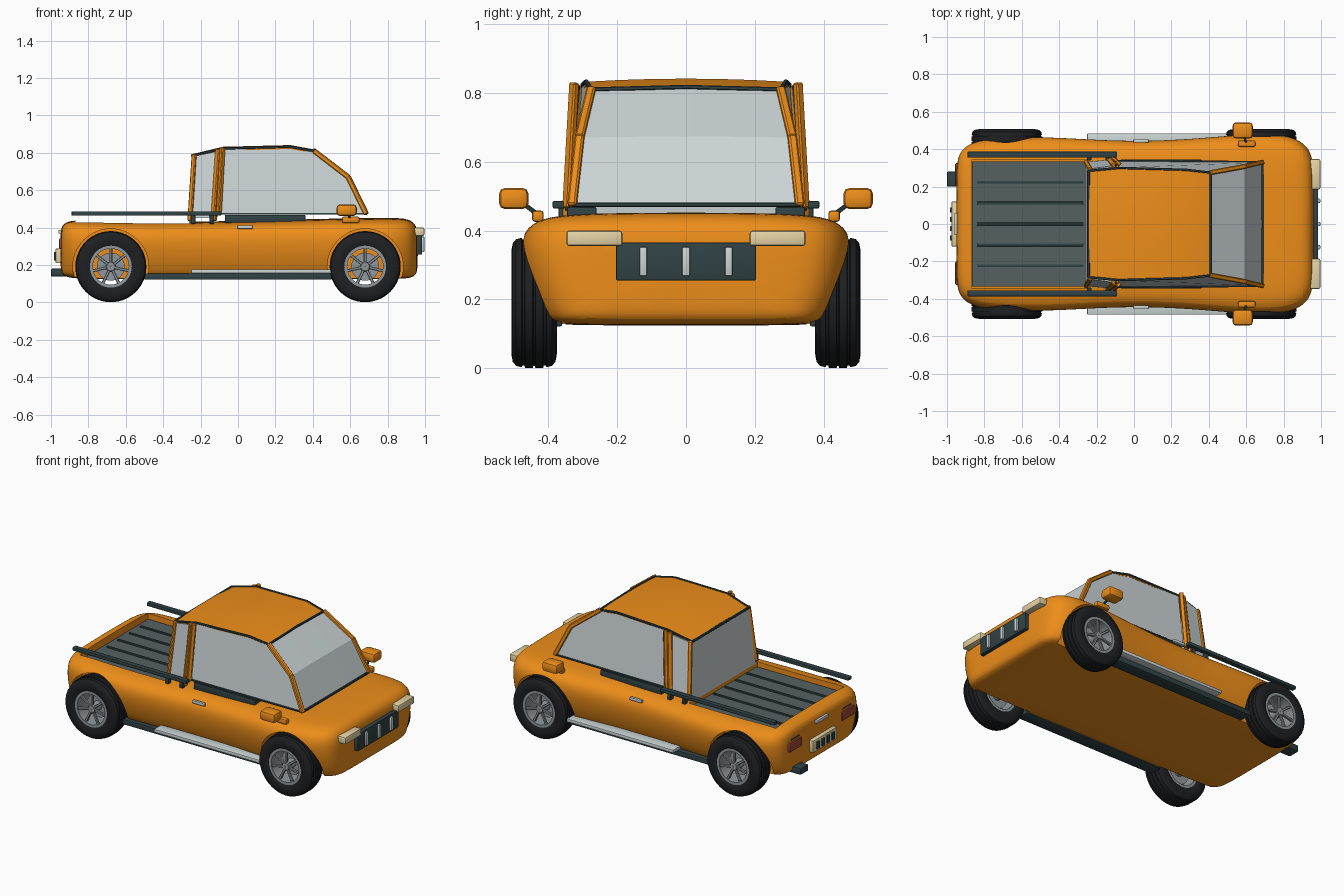
import bpy, bmesh, math
from mathutils import Vector, Matrix

if "Cube" in bpy.data.objects:
    bpy.data.objects.remove(bpy.data.objects["Cube"])


def mat(name, r, g, b):
    m = bpy.data.materials.new(name)
    m.diffuse_color = (r, g, b, 1)
    m.use_nodes = True
    m.node_tree.nodes["Principled BSDF"].inputs["Base Color"].default_value = m.diffuse_color
    return m


ORANGE = mat("orange_paint", 0.85, 0.27, 0.01)
DARK = mat("dark_trim", 0.03, 0.055, 0.06)
SLATE = mat("bed_slate", 0.09, 0.12, 0.12)
GLASS = mat("glass", 0.60, 0.66, 0.67)
LIGHT = mat("light_metal", 0.60, 0.66, 0.66)
RIM = mat("rim_metal", 0.28, 0.31, 0.33)
RUBBER = mat("rubber", 0.013, 0.014, 0.016)
CREAM = mat("cream_lamp", 0.80, 0.66, 0.38)
RED = mat("red_lamp", 0.35, 0.06, 0.04)


def finish(name, bm, m=None, angle=35):
    bmesh.ops.recalc_face_normals(bm, faces=bm.faces)
    me = bpy.data.meshes.new(name)
    bm.to_mesh(me)
    bm.free()
    ob = bpy.data.objects.new(name, me)
    bpy.context.collection.objects.link(ob)
    if m:
        me.materials.append(m)
    bpy.ops.object.select_all(action='DESELECT')
    ob.select_set(True)
    bpy.context.view_layer.objects.active = ob
    if angle:
        bpy.ops.object.shade_smooth_by_angle(angle=math.radians(angle))
    return ob


def box(name, x0, x1, y0, y1, z0, z1, m, bevel=0.004):
    bm = bmesh.new()
    bmesh.ops.create_cube(bm, size=1)
    bmesh.ops.scale(bm, vec=(x1 - x0, abs(y1 - y0), z1 - z0), verts=bm.verts)
    bmesh.ops.translate(bm, vec=((x0 + x1) / 2, (y0 + y1) / 2, (z0 + z1) / 2), verts=bm.verts)
    if bevel:
        bmesh.ops.bevel(bm, geom=bm.edges[:], offset=bevel, segments=2, affect='EDGES', profile=0.5)
    return finish(name, bm, m)


def beam(name, pts, w, h, m):
    """Bars of rectangular section joining consecutive points."""
    bm = bmesh.new()
    for p, q in zip(pts, pts[1:]):
        p, q = Vector(p), Vector(q)
        d = q - p
        mx = Matrix.Translation((p + q) / 2) @ d.to_track_quat('X', 'Y').to_matrix().to_4x4()
        mx = mx @ Matrix.Diagonal((d.length + min(w, h) * 0.4, w, h, 1))
        bmesh.ops.create_cube(bm, size=1, matrix=mx)
    bmesh.ops.bevel(bm, geom=bm.edges[:], offset=min(w, h) * 0.2, segments=1, affect='EDGES')
    return finish(name, bm, m, 0)


def panel(name, rows, m, t=0.008):
    """Sheet from rows of points, given thickness."""
    bm = bmesh.new()
    g = [[bm.verts.new(p) for p in r] for r in rows]
    if len(g) == 1:
        bm.faces.new(g[0])
    for a, b in zip(g, g[1:]):
        for i in range(len(a) - 1):
            bm.faces.new((a[i], a[i + 1], b[i + 1], b[i]))
    bmesh.ops.recalc_face_normals(bm, faces=bm.faces)
    bmesh.ops.solidify(bm, geom=bm.faces[:], thickness=t)
    return finish(name, bm, m, 20)


def lathe(name, prof, loc, m, steps=56):
    """Revolve (radius, y) outline around the y axis."""
    bm = bmesh.new()
    rings = []
    for k in range(steps):
        a = 2 * math.pi * k / steps
        rings.append([bm.verts.new((loc[0] + r * math.cos(a), loc[1] + y, loc[2] + r * math.sin(a))) for r, y in prof])
    n = len(prof)
    for k in range(steps):
        a, b = rings[k], rings[(k + 1) % steps]
        for i in range(n):
            j = (i + 1) % n
            bm.faces.new((a[i], a[j], b[j], b[i]))
    return finish(name, bm, m)


# Body: lofted sections (x, half width, bottom, top), then smoothed
stations = [(-0.95, .30, .18, .38), (-0.94, .37, .145, .415), (-0.90, .425, .13, .44), (-0.80, .457, .125, .437),
            (-0.65, .465, .125, .432), (-0.45, .468, .125, .43), (-0.2, .452, .125, .432), (0.03, .445, .125, .437),
            (0.28, .455, .125, .443), (0.5, .475, .125, .448), (0.7, .487, .125, .452), (0.83, .475, .125, .453),
            (0.91, .435, .128, .448), (0.948, .38, .14, .42), (0.962, .30, .175, .38)]
section = [(0, 1), (.45, .995), (.78, .98), (.94, .91), (1, .74), (.99, .5), (.95, .27), (.89, .07), (.82, 0), (.4, 0), (0, 0)]
section += [(-y, z) for y, z in section[-2:0:-1]]
bm = bmesh.new()
rings = [[bm.verts.new((x, y * w, b + z * (t - b))) for y, z in section] for x, w, b, t in stations]
for a, b in zip(rings, rings[1:]):
    for i in range(len(a)):
        j = (i + 1) % len(a)
        bm.faces.new((a[i], a[j], b[j], b[i]))
bm.faces.new(rings[0])
bm.faces.new(rings[-1])
body = finish("body", bm, ORANGE)
sub = body.modifiers.new("smooth", 'SUBSURF')
sub.levels = 2
bpy.ops.object.modifier_apply(modifier="smooth")

# Wheel wells and cargo bed cut from the body
cutters = [box("bed_cutter", -0.87, -0.262, -.343, .343, .383, .6, ORANGE, 0)]
for x in (-0.68, 0.68):
    for s in (-1, 1):
        bm = bmesh.new()
        mx = Matrix.Translation((x, s * .47, .19)) @ Matrix.Rotation(math.pi / 2, 4, 'X')
        bmesh.ops.create_cone(bm, cap_ends=True, segments=48, radius1=.203, radius2=.203, depth=.24, matrix=mx)
        cutters.append(finish("well_cutter", bm, ORANGE, 0))
for c in cutters:
    c.hide_render = True
    bpy.context.view_layer.objects.active = body
    mod = body.modifiers.new("cut", 'BOOLEAN')
    mod.operation, mod.solver, mod.object = 'DIFFERENCE', 'EXACT', c
    bpy.ops.object.modifier_apply(modifier="cut")
    bpy.data.objects.remove(c)
bpy.ops.object.select_all(action='DESELECT')
body.select_set(True)
bpy.ops.object.shade_smooth_by_angle(angle=math.radians(35))

# Bed floor and ribs
box("bed_floor", -0.865, -0.262, -.335, .335, .38, .395, SLATE, 0)
for i in range(-2, 3):
    box("bed_rib", -0.84, -0.27, i * .112 - .007, i * .112 + .007, .39, .403, DARK, .002)

# Wheels: grooved tyre, rim ring, hub and spokes
half = [(.108, .058), (.125, .066), (.15, .066), (.172, .062), (.184, .052), (.188, .036), (.183, .034), (.183, .028), (.19, .026), (.19, .004), (.184, .002)]
tyre = half + [(r, -y) for r, y in half[::-1]]
for x in (-0.68, 0.68):
    for s in (-1, 1):
        c = (x, s * .441, .191)
        lathe("tyre", tyre, c, RUBBER)
        lathe("rim", [(.096, .06), (.112, .06), (.112, -.06), (.096, -.06)], c, RIM)
        lathe("hub", [(.002, s * .056), (.022, s * .056), (.028, s * .045), (.028, s * -.06), (.002, s * -.06)], c, RIM, 24)
        lathe("brake_disc", [(.002, s * -.012), (.075, s * -.012), (.075, s * -.025), (.002, s * -.025)], c, RIM, 32)
        for k in range(7):
            a = 2 * math.pi * k / 7 + math.pi / 2
            d = Vector((math.cos(a), 0, math.sin(a)))
            o = Vector(c) + Vector((0, s * .045, 0))
            beam("spoke", [o + d * .02, o + d * .1], .016, .016, RIM)

# Cab roof, windscreen and rear window
roof = [(-.24, .285, .785), (-.08, .30, .823), (.28, .29, .832), (.41, .275, .808)]
screen = [(.41, .275, .808), (.59, .308, .67), (.685, .33, .475)]


def across(st, crown):
    return [[(x, w * k / 3, z + crown * (1 - (k / 3) ** 2)) for k in range(-3, 4)] for x, w, z in st]


panel("roof", across(roof, .009), ORANGE, .012)
panel("windscreen", across(screen, .003), GLASS)
rear = [(-.243, .285, .785), (-.263, .325, .42)]
panel("rear_window", across(rear, 0), GLASS)
beam("rear_roof_trim", [(-.243, -.285, .785), (-.243, .285, .785)], .014, .014, DARK)
beam("front_roof_trim", [(.41, -.275, .81), (.41, 0, .817), (.41, .275, .81)], .012, .012, DARK)
beam("screen_base_trim", [(.685, -.33, .475), (.685, .33, .475)], .014, .014, DARK)

# Parts on both sides
for s in (-1, 1):
    def m(pts):
        return [(x, s * y, z) for x, y, z in pts]
    panel("side_window", [m([(-.09, .335, .475), (.685, .33, .475), (.59, .308, .67), (.41, .277, .806),
                             (.28, .29, .83), (-.08, .302, .821)])], GLASS)
    panel("quarter_window", [m([(-.25, .325, .45), (-.14, .335, .45), (-.12, .303, .805), (-.235, .287, .78)])], GLASS)
    beam("screen_pillar", m(screen), .026, .026, ORANGE)
    beam("rear_pillar", m([(-.255, .33, .44), (-.233, .29, .785)]), .026, .026, ORANGE)
    beam("door_pillar", m([(-.13, .342, .44), (-.105, .315, .815)]), .026, .03, ORANGE)
    beam("door_pillar_front", m([(-.102, .345, .47), (-.082, .325, .825)]), .026, .022, ORANGE)
    beam("door_pillar_seal", m([(-.117, .343, .46), (-.095, .315, .82)]), .014, .014, DARK)
    beam("roof_trim", m(roof), .012, .012, DARK)
    beam("belt_trim", m([(-.09, .337, .474), (.685, .332, .474)]), .010, .010, DARK)
    box("door_sill_trim", -.07, .36, s * .26, s * .345, .425, .468, DARK)
    box("bed_rail", -.89, -.09, s * .355, s * .387, .464, .486, DARK)
    for x in (-.24, -.14):
        box("bed_rail_post", x - .012, x + .012, s * .34, s * .37, .42, .47, DARK)
    box("sill", -.5, .5, s * .36, s * .44, .122, .155, DARK)
    box("running_board", -.25, .5, s * .41, s * .485, .155, .176, LIGHT)
    box("door_handle", -.005, .08, s * .435, s * .453, .393, .412, LIGHT)
    # Mirrors
    box("mirror_mount", .555, .65, s * .413, s * .447, .425, .458, ORANGE, .009)
    beam("mirror_arm", m([(.6, .435, .45), (.585, .475, .48)]), .012, .012, DARK)
    box("mirror", .527, .635, s * .457, s * .543, .462, .524, ORANGE, .018)
    # Lamps
    box("headlamp", .94, .996, s * .185, s * .347, .355, .4, CREAM, .008)
    box("tail_lamp", -.956, -.92, s * .2, s * .325, .285, .342, RED, .006)
    box("tail_lamp_trim", -.95, -.915, s * .215, s * .30, .352, .36, DARK, .002)

# Grille and its bars
box("grille", .945, .984, -.203, .203, .255, .365, DARK)
for y in (-.124, 0, .124):
    box("grille_bar", .97, .996, y - .011, y + .011, .268, .352, LIGHT)

# Rear plate, tailgate handle, exhaust
box("rear_plate", -.975, -.94, -.12, .12, .21, .287, CREAM)
for y in (-.075, -.025, .025, .075):
    box("plate_bar", -.984, -.97, y - .013, y + .013, .225, .27, DARK, .002)
box("tailgate_handle", -.96, -.925, -.06, .06, .368, .388, LIGHT)
box("exhaust", -1.0, -.90, .2, .28, .138, .18, DARK, .007)
